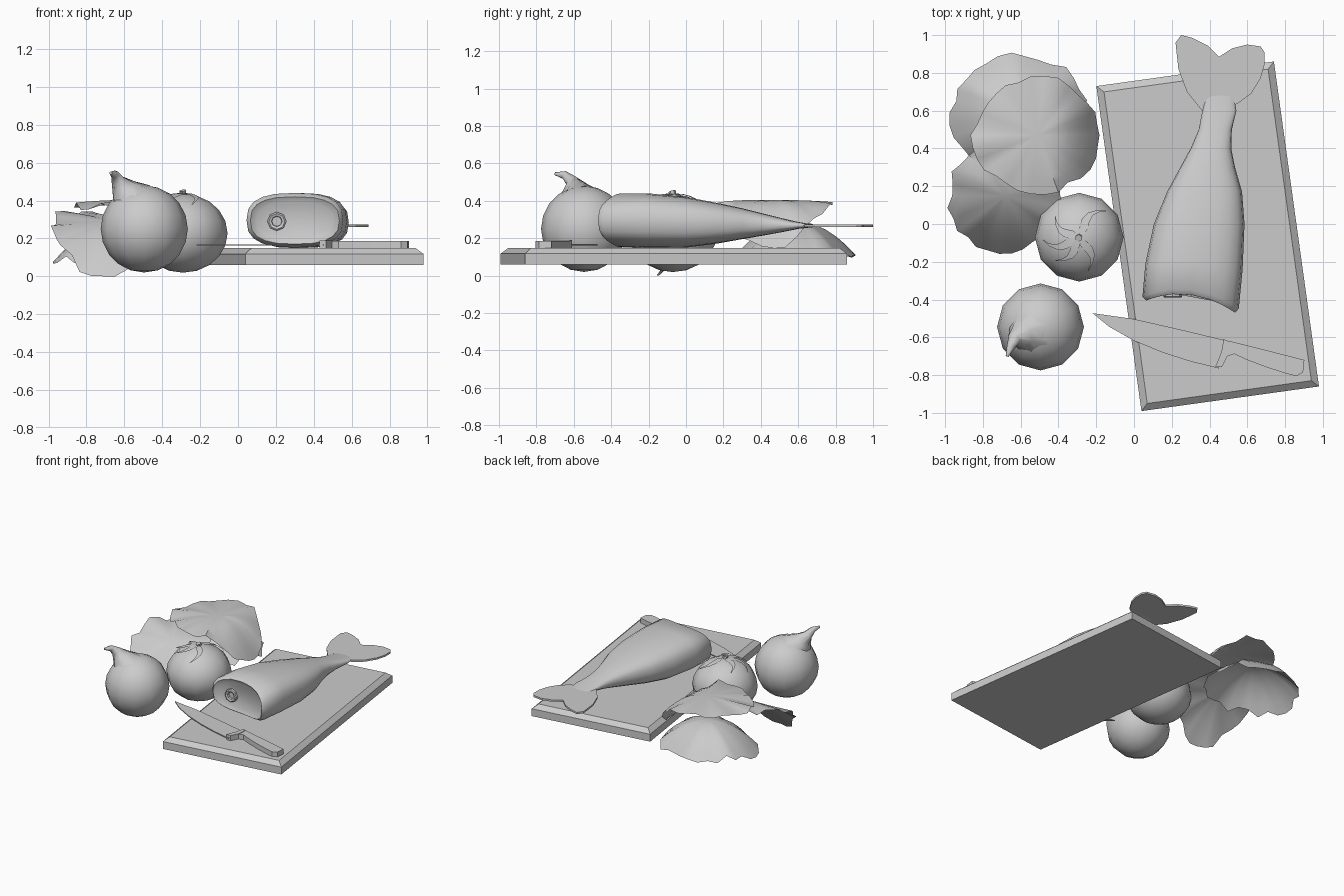
import bpy, bmesh, random
from math import sin, cos, pi, radians, copysign
from mathutils import Vector, Matrix

if "Cube" in bpy.data.objects:
    bpy.data.objects.remove(bpy.data.objects["Cube"])
random.seed(4)

clay = bpy.data.materials.new("plain_grey")
clay.use_nodes = True
clay.diffuse_color = (0.6, 0.6, 0.6, 1)
clay.node_tree.nodes["Principled BSDF"].inputs["Base Color"].default_value = (0.6, 0.6, 0.6, 1)


def finish(name, bm, angle=None):
    bmesh.ops.recalc_face_normals(bm, faces=bm.faces)
    mesh = bpy.data.meshes.new(name)
    bm.to_mesh(mesh)
    bm.free()
    mesh.materials.append(clay)
    ob = bpy.data.objects.new(name, mesh)
    bpy.context.collection.objects.link(ob)
    if angle:
        bpy.ops.object.select_all(action='DESELECT')
        ob.select_set(True)
        bpy.context.view_layer.objects.active = ob
        bpy.ops.object.shade_smooth_by_angle(angle=radians(angle))
    return ob


def loft(name, rings, angle=None):
    """Skin a list of equal point rings and cap both ends."""
    bm = bmesh.new()
    loops = [[bm.verts.new(p) for p in ring] for ring in rings]
    n = len(loops[0])
    for a, b in zip(loops, loops[1:]):
        for i in range(n):
            j = (i + 1) % n
            bm.faces.new((a[i], a[j], b[j], b[i]))
    bm.faces.new(loops[0])
    bm.faces.new(loops[-1])
    return finish(name, bm, angle)


def plate(name, outline, z0, z1):
    return loft(name, [[(x, y, z) for x, y in outline] for z in (z0, z1)])


def tube(name, stations, sides=8):
    """Tapered tube through (x, y, z, radius) stations."""
    pts = [Vector(s[:3]) for s in stations]
    rings = []
    for i, s in enumerate(stations):
        d = pts[min(i + 1, len(pts) - 1)] - pts[max(i - 1, 0)]
        q = d.to_track_quat('Z', 'Y')
        rings.append([pts[i] + q @ Vector((s[3] * cos(2 * pi * k / sides),
                                           s[3] * sin(2 * pi * k / sides), 0))
                      for k in range(sides)])
    return loft(name, rings, 50)


def ball(name, centre, r, rz, segs):
    bm = bmesh.new()
    bmesh.ops.create_uvsphere(bm, u_segments=segs, v_segments=10, radius=1)
    bm.transform(Matrix.Translation(centre) @ Matrix.Diagonal((r, r, rz, 1)))
    return finish(name, bm, 50)


# Cutting board with a chamfered top edge
turn = Matrix.Translation((0.39, -0.065, 0)) @ Matrix.Rotation(radians(7.9), 4, 'Z')
board = []
for inset, z in ((0, 0.06), (0, 0.118), (0.036, 0.148)):
    w, l = 0.4745 - inset, 0.8685 - inset
    board.append([turn @ Vector((sx * w, sy * l, z))
                  for sx, sy in ((-1, -1), (1, -1), (1, 1), (-1, 1))])
loft("cutting_board", board)

# Fish body: rounded sections (y, left, right, bottom, top, bend of the cut)
sections = [(-0.355, 0.10, 0.50, 0.20, 0.39, 0.9), (-0.37, 0.065, 0.535, 0.17, 0.42, 1),
            (-0.345, 0.045, 0.555, 0.152, 0.44, 0.9), (-0.20, 0.06, 0.575, 0.148, 0.44, 0.3),
            (0.0, 0.105, 0.585, 0.15, 0.42, 0), (0.17, 0.175, 0.572, 0.172, 0.388, 0),
            (0.30, 0.245, 0.535, 0.195, 0.36, 0), (0.40, 0.30, 0.515, 0.212, 0.335, 0),
            (0.50, 0.343, 0.518, 0.23, 0.31, 0), (0.60, 0.362, 0.542, 0.25, 0.287, 0),
            (0.68, 0.38, 0.53, 0.259, 0.273, 0)]
body = []
for y, x0, x1, z0, z1, bend in sections:
    ring = []
    for k in range(20):
        c, s = cos(2 * pi * k / 20), sin(2 * pi * k / 20)
        x = (x0 + x1) / 2 + (x1 - x0) / 2 * copysign(abs(c) ** 0.75, c)
        z = (z0 + z1) / 2 + (z1 - z0) / 2 * copysign(abs(s) ** 0.75, s)
        ring.append((x, y - bend * 0.09 * ((x - 0.24) / 0.28) ** 2, z))
    body.append(ring)
loft("fish_body", body, 50)

# Hollow backbone showing in the cut
bone = [[(0.205 + r * cos(pi * k / 4), y, 0.29 + r * sin(pi * k / 4)) for k in range(8)]
        for y, r in ((-0.34, 0.05), (-0.385, 0.05), (-0.39, 0.042), (-0.385, 0.028), (-0.368, 0.026))]
loft("fish_backbone", bone)

# Tail fin
plate("fish_tail", [(0.36, 0.60), (0.28, 0.70), (0.235, 0.82), (0.22, 0.96), (0.25, 1.0),
                    (0.31, 0.985), (0.39, 0.945), (0.45, 0.885), (0.52, 0.93), (0.60, 0.95),
                    (0.67, 0.94), (0.69, 0.91), (0.69, 0.84), (0.67, 0.77), (0.62, 0.69),
                    (0.545, 0.635)], 0.259, 0.273)

# Knife
plate("knife_blade", [(-0.22, -0.472), (-0.13, -0.545), (0, -0.618), (0.15, -0.68),
                      (0.30, -0.728), (0.45, -0.765), (0.48, -0.615), (0.25, -0.56),
                      (0.0, -0.503)], 0.162, 0.169)
plate("knife_bolster", [(0.43, -0.757), (0.465, -0.757), (0.495, -0.70), (0.50, -0.62),
                        (0.475, -0.61), (0.462, -0.68)], 0.146, 0.19)
plate("knife_handle", [(0.495, -0.70), (0.53, -0.688), (0.60, -0.72), (0.70, -0.758),
                       (0.80, -0.79), (0.86, -0.805), (0.895, -0.785), (0.902, -0.72),
                       (0.70, -0.668), (0.50, -0.618)], 0.148, 0.186)

# Onion with a bent, tapering tip
ball("onion", (-0.495, -0.545, 0.25), 0.23, 0.23, 12)
tube("onion_tip", [(-0.56, -0.575, 0.40, 0.13), (-0.60, -0.59, 0.455, 0.075),
                   (-0.635, -0.61, 0.505, 0.036), (-0.652, -0.65, 0.538, 0.022),
                   (-0.672, -0.70, 0.545, 0.008)])

# Tomato with a curled calyx and stem
tomato = Vector((-0.29, -0.07, 0.227))
ball("tomato", tomato, 0.235, 0.208, 12)
tube("tomato_stem", [(-0.29, -0.07, 0.42, 0.026), (-0.29, -0.07, 0.435, 0.018),
                     (-0.293, -0.075, 0.452, 0.02)], 6)
bm = bmesh.new()
for heading, reach in ((55, 0.95), (150, 0.75), (195, 0.9), (235, 0.8), (295, 0.85)):
    rows = []
    for i in range(6):
        f = i / 5
        t, a = 0.03 + reach * f, radians(heading + 14 * sin(f * 4))
        out = Vector((cos(a), sin(a), 0))
        p = tomato + out * 0.24 * sin(t) + Vector((0, 0, 0.213 * cos(t) + 0.015 * f * f))
        side = Vector((-sin(a), cos(a), 0)) * (0.006 + 0.022 * sin(pi * f ** 0.7)) * (1 - 0.6 * f)
        rows.append([bm.verts.new(p + side), bm.verts.new(p - side)])
    for a, b in zip(rows, rows[1:]):
        bm.faces.new((a[0], a[1], b[1], b[0]))
finish("tomato_calyx", bm, 50)


# Cabbage leaves: rippled sheets with ragged rims
def leaf(name, cx, cy, rx, ry, height, ripple, segs=30, rings=6):
    bm = bmesh.new()
    hub = bm.verts.new((cx, cy, height(cx, cy, 0)))
    loops = []
    jag = [random.uniform(0.92, 1.04) for _ in range(segs)]
    lift = [random.uniform(-1, 1) * ripple for _ in range(segs)]
    for r in range(1, rings + 1):
        f, loop = r / rings, []
        for k in range(segs):
            a = 2 * pi * k / segs
            s = f * (1 + (jag[k] - 1) * f ** 3)
            x, y = cx + rx * s * cos(a), cy + ry * s * sin(a)
            loop.append(bm.verts.new((x, y, max(0, height(x, y, s) + lift[k] * f ** 2))))
        loops.append(loop)
    for k in range(segs):
        j = (k + 1) % segs
        bm.faces.new((hub, loops[0][k], loops[0][j]))
        for a, b in zip(loops, loops[1:]):
            bm.faces.new((a[k], b[k], b[j], a[j]))
    return finish(name, bm, 50)


leaf("upper_cabbage_leaf", -0.51, 0.47, 0.345, 0.31,
     lambda x, y, s: 0.405 - 0.03 * s * s - 3.2 * max(0, x + 0.45) ** 2, 0.025)
leaf("back_cabbage_leaf", -0.61, 0.59, 0.365, 0.315,
     lambda x, y, s: 0.29 - 0.19 * s * s, 0.025)
leaf("side_cabbage_leaf", -0.68, 0.15, 0.305, 0.305,
     lambda x, y, s: 0.325 - 1.6 * max(0, 0.3 - y) ** 2, 0.02)
